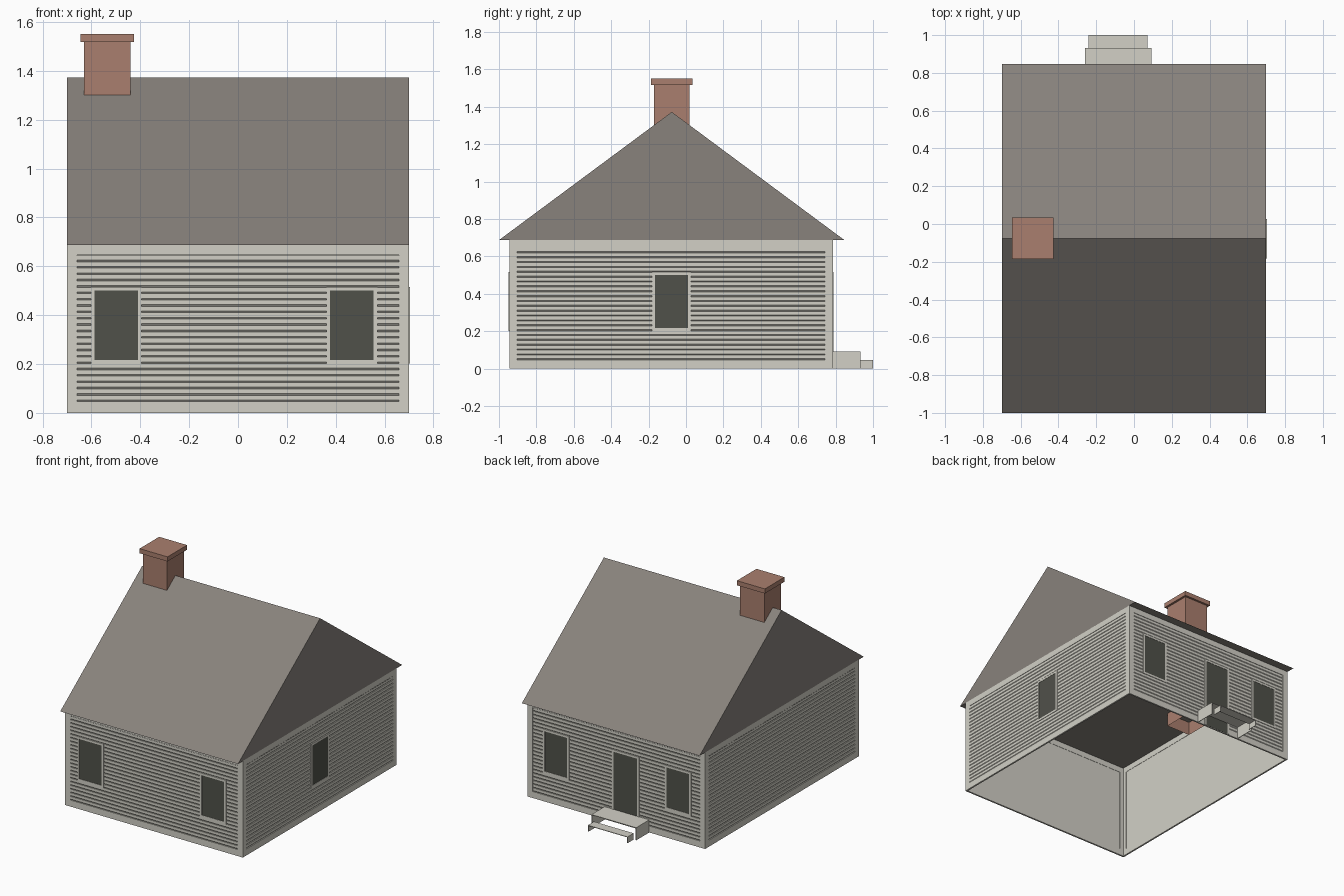
import bpy, bmesh
from math import radians
from mathutils import Matrix, Vector

cube = bpy.data.objects.get("Cube")
if cube:
    bpy.data.objects.remove(cube, do_unlink=True)


def material(name, rgb):
    linear = [(c / 255 / 12.92 if c < 11 else ((c / 255 + 0.055) / 1.055) ** 2.4) for c in rgb]
    mat = bpy.data.materials.new(name)
    mat.use_nodes = True
    mat.diffuse_color = (*linear, 1)
    mat.node_tree.nodes["Principled BSDF"].inputs["Base Color"].default_value = (*linear, 1)
    return mat


cream = material("cream_paint", (210, 208, 198))
slate = material("roof_slate", (136, 130, 124))
brick = material("red_brick", (170, 127, 110))
glass = material("dark_glass", (80, 81, 74))


def finish(name, bm, mat, turn=0, loc=(0, 0, 0)):
    mesh = bpy.data.meshes.new(name)
    bm.to_mesh(mesh)
    bm.free()
    mesh.materials.append(mat)
    obj = bpy.data.objects.new(name, mesh)
    obj.location = loc
    obj.rotation_euler.z = radians(turn)
    bpy.context.collection.objects.link(obj)
    return obj


def add_box(bm, x, y, z, open_ends=()):
    """Box between (low, high) pairs; open_ends lists the z directions left open."""
    size = [b - a for a, b in (x, y, z)]
    mid = [(a + b) / 2 for a, b in (x, y, z)]
    made = bmesh.ops.create_cube(bm, size=1, matrix=Matrix.Translation(mid) @ Matrix.Diagonal((*size, 1)))
    bm.normal_update()
    faces = {f for v in made["verts"] for f in v.link_faces}
    doomed = [f for f in faces if round(f.normal.z) in open_ends and abs(f.normal.z) > 0.5]
    if doomed:
        bmesh.ops.delete(bm, geom=doomed, context="FACES")


def extrude_profile(points, x0, x1, closed=False):
    """Sweep (y, z) points along x."""
    bm = bmesh.new()
    a, b = [[bm.verts.new((x, y, z)) for y, z in points] for x in (x0, x1)]
    count = len(points)
    for i in range(count if closed else count - 1):
        j = (i + 1) % count
        bm.faces.new((a[i], b[i], b[j], a[j]))
    if closed:
        bm.faces.new(a)
        bm.faces.new(b)
        bmesh.ops.recalc_face_normals(bm, faces=bm.faces)
    return bm


def ring(bm, x, z, y, side, top, bottom):
    """Rectangular frame lying in the wall plane."""
    (x0, x1), (z0, z1) = x, z
    add_box(bm, (x0, x0 + side), y, z)
    add_box(bm, (x1 - side, x1), y, z)
    add_box(bm, (x0 + side, x1 - side), y, (z1 - top, z1))
    if bottom:
        add_box(bm, (x0 + side, x1 - side), y, (z0, z0 + bottom))


WALL_TOP, MARGIN, DEPTH = 0.688, 0.042, 0.007
BOARDS, PITCH, GROOVE = 23, 0.026, 0.007


def wall(side, half, turn, loc, openings):
    """Clapboard wall in local front coordinates, with windows and doors."""
    bm = bmesh.new()
    ring(bm, (-half, half), (0, WALL_TOP), (0, 0.012), MARGIN, MARGIN, 0.046)
    finish(side + "_wall_frame", bm, cream, turn, loc)

    # Clapboards: flat face, then an undercut lip
    points = []
    for i in range(BOARDS):
        z = 0.046 + i * PITCH
        points += [(DEPTH, z), (0.001, z + GROOVE), (0.001, z + PITCH)]
    bm = extrude_profile(points, MARGIN - half, half - MARGIN)
    finish(side + "_siding", bm, cream, turn, loc)

    # Trim and panes
    for kind, x, z in openings:
        low = 0.0 if kind == "door" else 0.015
        bm = bmesh.new()
        ring(bm, x, z, (-0.003, 0.01), 0.015, 0.015, low)
        finish(f"{side}_{kind}_trim", bm, cream, turn, loc)
        bm = bmesh.new()
        add_box(bm, (x[0] + 0.014, x[1] - 0.014), (-0.001, 0.006), (z[0] + low, z[1] - 0.014))
        finish(f"{side}_{kind}_panel", bm, glass, turn, loc)


# Walls
MID_Y = -0.08
sill = (0.202, 0.516)
wall("front", 0.70, 0, (0, -0.945, 0),
     [("window", (-0.602, -0.395), sill), ("window", (0.362, 0.57), sill)])
wall("back", 0.70, 180, (0, 0.785, 0),
     [("window", (0.382, 0.592), sill), ("window", (-0.577, -0.37), sill),
      ("door", (-0.035, 0.182), (0.003, 0.516))])
wall("right", 0.865, 90, (0.70, MID_Y, 0), [("window", (-0.102, 0.106), sill)])
wall("left", 0.865, -90, (-0.70, MID_Y, 0), [])

# Plain inner lining, open above and below
bm = bmesh.new()
add_box(bm, (-0.69, 0.69), (-0.935, 0.775), (0, WALL_TOP), (1, -1))
finish("wall_lining", bm, cream)

# Gable roof with flat underside
RIDGE_Y = -0.076
eaves = [(-1.0, 0.687), (0.847, 0.687), (RIDGE_Y, 1.372)]
finish("roof", extrude_profile(eaves, -0.70, 0.70, closed=True), slate)

# Chimney shaft and cap
bm = bmesh.new()
add_box(bm, (-0.63, -0.44), (RIDGE_Y - 0.095, RIDGE_Y + 0.095), (0.59, 1.518), (-1,))
finish("chimney_shaft", bm, brick)
bm = bmesh.new()
add_box(bm, (-0.645, -0.425), (RIDGE_Y - 0.11, RIDGE_Y + 0.11), (1.517, 1.55))
finish("chimney_cap", bm, brick)

# Doorsteps: tread on two side plates, without risers
THIN = 0.004
for name, x, y, top in (("upper", (-0.26, 0.092), (0.785, 0.932), 0.09),
                        ("lower", (-0.24, 0.072), (0.932, 1.0), 0.045)):
    bm = bmesh.new()
    add_box(bm, x, y, (top - THIN, top))
    add_box(bm, (x[0], x[0] + THIN), y, (0, top - THIN))
    add_box(bm, (x[1] - THIN, x[1]), y, (0, top - THIN))
    finish(name + "_doorstep", bm, cream)
